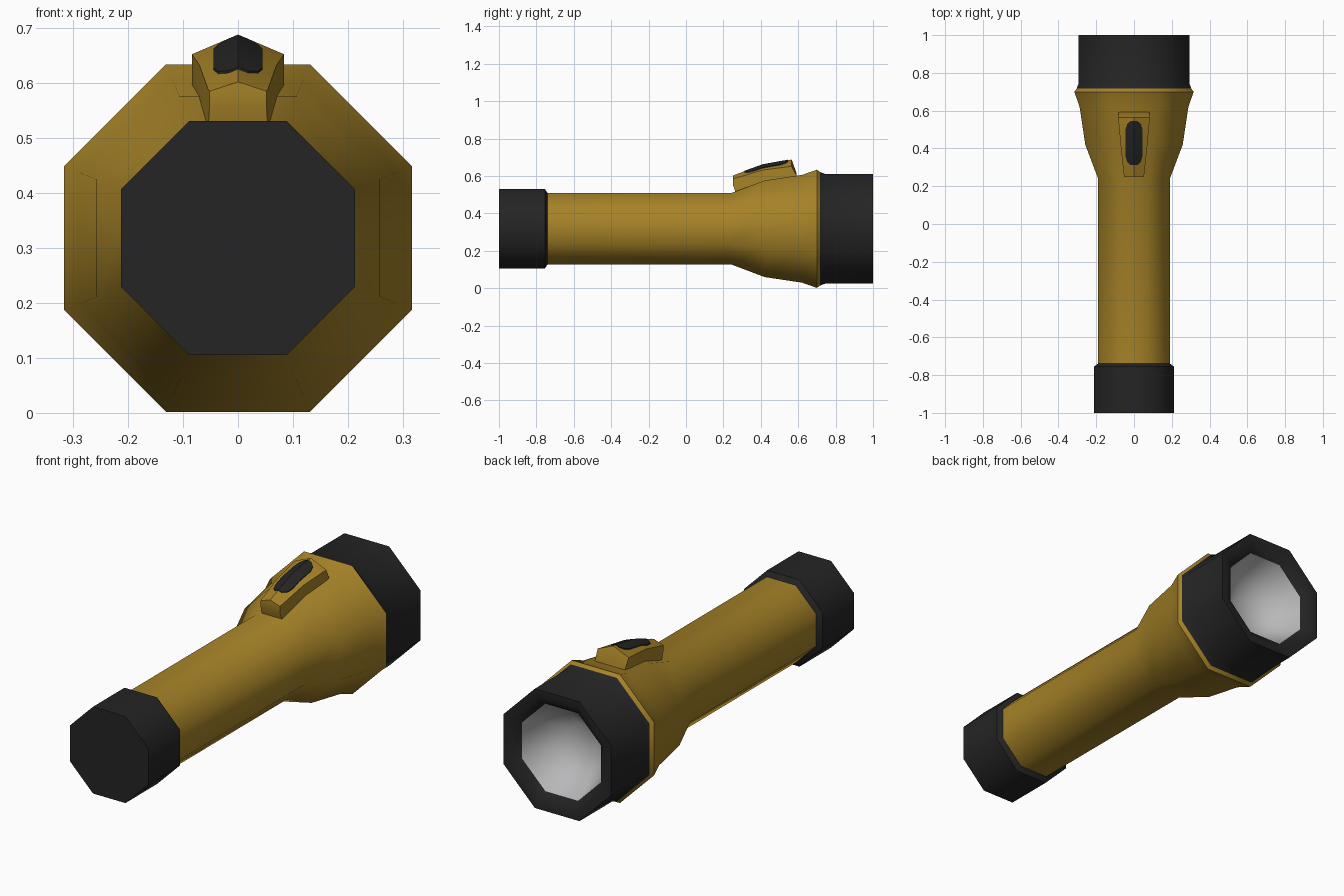
import bpy, bmesh, math

if "Cube" in bpy.data.objects:
    bpy.data.objects.remove(bpy.data.objects["Cube"])

CZ = 0.318   # height of the torch axis
SIDES = 8


def material(name, rgb):
    m = bpy.data.materials.new(name)
    m.diffuse_color = (*rgb, 1)
    m.use_nodes = True
    m.node_tree.nodes["Principled BSDF"].inputs["Base Color"].default_value = m.diffuse_color
    return m


GOLD = material("mustard_yellow", (0.38, 0.225, 0.021))
BLACK = material("black_rubber", (0.018, 0.018, 0.018))
SILVER = material("silver_grey", (0.48, 0.48, 0.49))


def finish(name, bm, mat, angle):
    me = bpy.data.meshes.new(name)
    bm.to_mesh(me)
    bm.free()
    me.materials.append(mat)
    ob = bpy.data.objects.new(name, me)
    bpy.context.collection.objects.link(ob)
    bpy.ops.object.select_all(action='DESELECT')
    ob.select_set(True)
    bpy.context.view_layer.objects.active = ob
    bpy.ops.object.shade_smooth_by_angle(angle=math.radians(angle))
    return ob


def loft(bm, rings, cap_start, cap_end):
    rows = [[bm.verts.new(p) for p in ring] for ring in rings]
    n = len(rows[0])
    for a, b in zip(rows, rows[1:]):
        for j in range(n):
            k = (j + 1) % n
            bm.faces.new((a[j], b[j], b[k], a[k]))
    if cap_start:
        bm.faces.new(rows[0])
    if cap_end:
        bm.faces.new(rows[-1][::-1])


def octagon_tube(name, profile, mat, cap_start=False, cap_end=False):
    """Sweep (y, flat-to-axis distance) pairs around the torch axis."""
    rings = []
    for y, apothem in profile:
        r = apothem / math.cos(math.pi / SIDES)
        angles = [(j + 0.5) * 2 * math.pi / SIDES for j in range(SIDES)]
        rings.append([(r * math.cos(a), y, CZ + r * math.sin(a)) for a in angles])
    bm = bmesh.new()
    loft(bm, rings, cap_start, cap_end)
    return finish(name, bm, mat, 50)


def ridged_block(name, sections, mat):
    """Sections of (y, half width, base z, shoulder z, ridge z)."""
    rings = [[(w, y, base), (w, y, sh), (0, y, ridge), (-w, y, sh), (-w, y, base)]
             for y, w, base, sh, ridge in sections]
    bm = bmesh.new()
    loft(bm, rings, True, True)
    bmesh.ops.recalc_face_normals(bm, faces=bm.faces)
    return finish(name, bm, mat, 30)


# Tail cap
octagon_tube("tail_cap", [(-1, 0.213), (-0.755, 0.213), (-0.738, 0.188)],
             BLACK, cap_start=True)

# Barrel flaring out to the head collar
octagon_tube("barrel", [(-0.75, 0.19), (0.24, 0.19), (0.42, 0.258), (0.62, 0.288),
                        (0.70, 0.316), (0.717, 0.303)], GOLD)

# Head ring with a bevelled rim
octagon_tube("head_ring", [(0.715, 0.304), (0.745, 0.293), (1, 0.293),
                           (1, 0.255), (0.965, 0.215)], BLACK)

# Concave reflector
octagon_tube("reflector", [(0.965, 0.215), (0.90, 0.19), (0.83, 0.14), (0.79, 0.07)],
             SILVER, cap_end=True)

# Switch housing
HOUSING = [(0.25, 0.052, 0.555, 0.585, 0.602),
           (0.27, 0.055, 0.50, 0.59, 0.61),
           (0.41, 0.07, 0.55, 0.632, 0.66),
           (0.565, 0.084, 0.57, 0.652, 0.688),
           (0.592, 0.082, 0.585, 0.600, 0.612)]
ridged_block("switch_housing", HOUSING, GOLD)


def roof(x, y):
    """Height of the housing roof."""
    for a, b in zip(HOUSING, HOUSING[1:]):
        if a[0] <= y <= b[0]:
            t = (y - a[0]) / (b[0] - a[0])
            w, _, sh, ridge = [p + (q - p) * t for p, q in zip(a[1:], b[1:])]
            return ridge + (sh - ridge) * x / w


# Switch button, a thin plate lying on the housing roof
plan = [(0.312, 0.018), (0.328, 0.036), (0.36, 0.045), (0.41, 0.045),
        (0.50, 0.045), (0.53, 0.036), (0.545, 0.018)]
ridged_block("switch_button",
             [(y, w, roof(w, y) - 0.01, roof(w, y) + 0.004, roof(0, y) + 0.003)
              for y, w in plan], BLACK)
